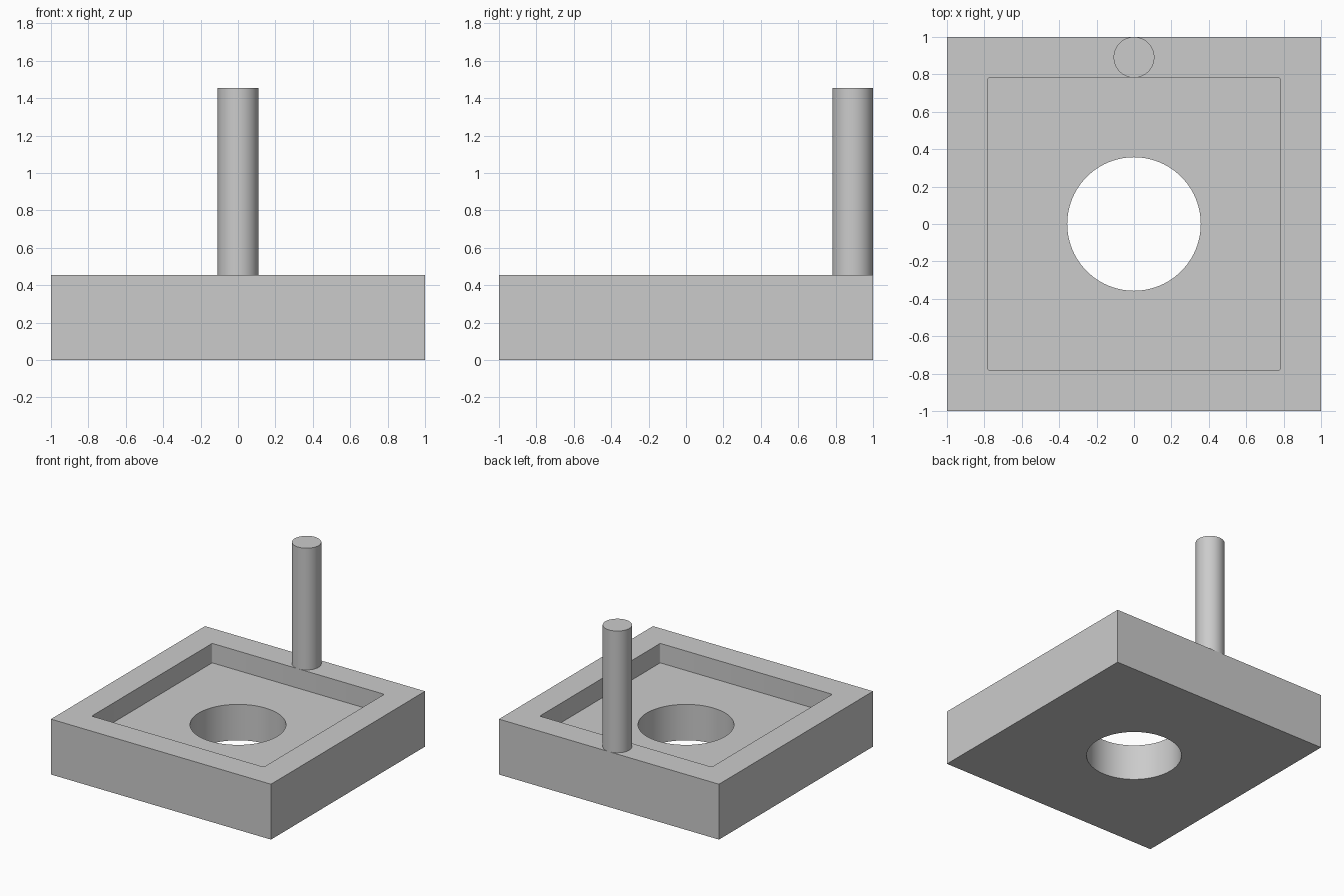
import bpy
import math

if "Cube" in bpy.data.objects:
    bpy.data.objects.remove(bpy.data.objects["Cube"], do_unlink=True)

HEIGHT = 0.455       # top of the base
FLOOR = 0.295        # bottom of the recess
POCKET = 0.782       # half width of the recess
HOLE_R = 0.357
ROD_R = 0.109

grey = bpy.data.materials.new("light grey")
grey.use_nodes = True
colour = (0.6, 0.6, 0.6, 1)
grey.diffuse_color = colour
grey.node_tree.nodes["Principled BSDF"].inputs["Base Color"].default_value = colour


def box(name, half, z0, z1):
    bpy.ops.mesh.primitive_cube_add(size=1, location=(0, 0, (z0 + z1) / 2))
    ob = bpy.context.object
    ob.name = name
    ob.scale = (2 * half, 2 * half, z1 - z0)
    bpy.ops.object.transform_apply(location=True, rotation=False, scale=True)
    return ob


def cylinder(name, radius, y, z0, z1):
    bpy.ops.mesh.primitive_cylinder_add(vertices=96, radius=radius, depth=z1 - z0,
                                        location=(0, y, (z0 + z1) / 2))
    ob = bpy.context.object
    ob.name = name
    return ob


def apply_modifier(ob, mod):
    bpy.context.view_layer.objects.active = ob
    bpy.ops.object.modifier_apply(modifier=mod.name)


def cut(ob, cutter):
    mod = ob.modifiers.new("cut", 'BOOLEAN')
    mod.operation = 'DIFFERENCE'
    mod.solver = 'EXACT'
    mod.object = cutter
    apply_modifier(ob, mod)
    bpy.data.objects.remove(cutter, do_unlink=True)


def finish(ob):
    ob.data.materials.clear()
    ob.data.materials.append(grey)
    bpy.ops.object.select_all(action='DESELECT')
    ob.select_set(True)
    bpy.context.view_layer.objects.active = ob
    bpy.ops.object.shade_smooth_by_angle(angle=math.radians(30))


# Square base block
base = box("base", 1, 0, HEIGHT)

# Square recess with slightly rounded upright corners
recess = box("recess_cutter", POCKET, FLOOR, HEIGHT + 0.2)
weights = recess.data.attributes.new("bevel_weight_edge", 'FLOAT', 'EDGE')
for edge in recess.data.edges:
    a, b = (recess.data.vertices[i].co for i in edge.vertices)
    weights.data[edge.index].value = 1.0 if abs(a.z - b.z) > 0.1 else 0.0
bevel = recess.modifiers.new("corners", 'BEVEL')
bevel.limit_method = 'WEIGHT'
bevel.width = 0.01
bevel.segments = 4
apply_modifier(recess, bevel)
cut(base, recess)

# Round hole through the floor
cut(base, cylinder("hole_cutter", HOLE_R, 0, -0.2, HEIGHT + 0.2))
finish(base)

# Upright rod on the back rim
finish(cylinder("rod", ROD_R, 1 - ROD_R, HEIGHT, HEIGHT + 1))
